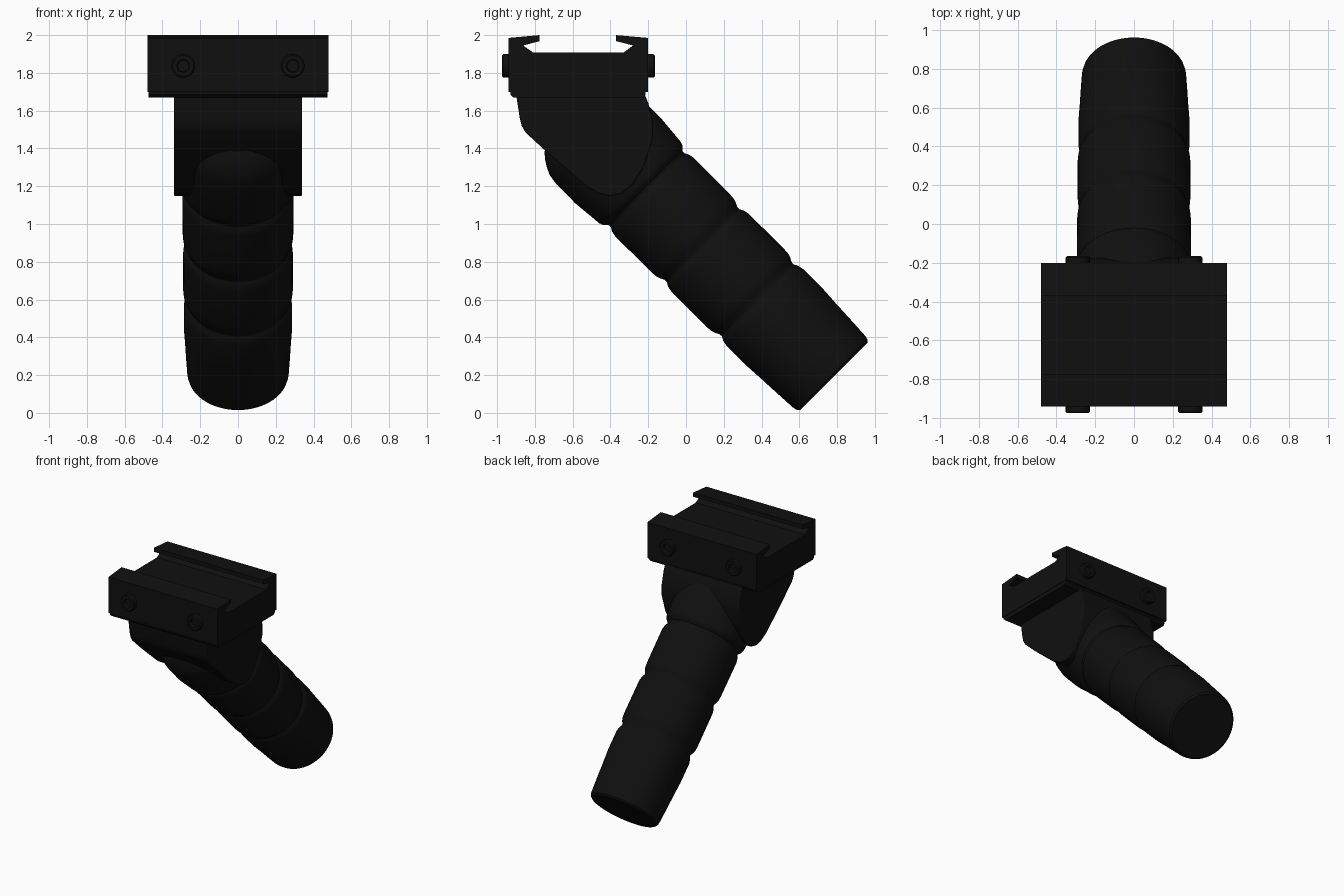
import bpy, bmesh, math
from mathutils import Matrix, Vector

cube = bpy.data.objects.get("Cube")
if cube:
    bpy.data.objects.remove(cube, do_unlink=True)

black = bpy.data.materials.new("matte black")
black.use_nodes = True
black.diffuse_color = (0.005, 0.005, 0.005, 1)
black.node_tree.nodes["Principled BSDF"].inputs["Base Color"].default_value = (0.005, 0.005, 0.005, 1)


def finish(bm, name, angle=30):
    bmesh.ops.recalc_face_normals(bm, faces=bm.faces)
    mesh = bpy.data.meshes.new(name)
    bm.to_mesh(mesh)
    bm.free()
    mesh.materials.append(black)
    ob = bpy.data.objects.new(name, mesh)
    bpy.context.collection.objects.link(ob)
    bpy.ops.object.select_all(action="DESELECT")
    ob.select_set(True)
    bpy.context.view_layer.objects.active = ob
    bpy.ops.object.shade_smooth_by_angle(angle=math.radians(angle))
    return ob


def extrude_x(name, profile, half, bevel=0.0):
    """Side outline in (y, z), extruded across the width."""
    bm = bmesh.new()
    face = bm.faces.new([bm.verts.new((-half, y, z)) for y, z in profile])
    out = bmesh.ops.extrude_face_region(bm, geom=[face])
    moved = [v for v in out["geom"] if isinstance(v, bmesh.types.BMVert)]
    bmesh.ops.translate(bm, verts=moved, vec=(2 * half, 0, 0))
    ob = finish(bm, name)
    if bevel:
        mod = ob.modifiers.new("edge bevel", "BEVEL")
        mod.width, mod.segments = bevel, 2
    return ob


def lathe(name, profile, origin, axis, sides=64):
    """Rings of (distance along axis, radius), closed at both ends."""
    turn = Matrix.Translation(origin) @ Vector(axis).to_track_quat("Z", "Y").to_matrix().to_4x4()
    bm = bmesh.new()
    rings = []
    for t, r in profile:
        angles = [2 * math.pi * i / sides for i in range(sides)]
        rings.append([bm.verts.new(turn @ Vector((r * math.cos(a), r * math.sin(a), t))) for a in angles])
    for a, b in zip(rings, rings[1:]):
        for i in range(sides):
            j = (i + 1) % sides
            bm.faces.new((a[i], a[j], b[j], b[i]))
    bm.faces.new(rings[0])
    bm.faces.new(rings[-1])
    return finish(bm, name)


# Rail clamp: upper channel with hooked lips, and a slightly inset base plate
extrude_x("rail_clamp", [
    (-0.94, 1.985), (-0.775, 2.0), (-0.775, 1.968), (-0.862, 1.945), (-0.81, 1.908),
    (-0.33, 1.908), (-0.28, 1.945), (-0.37, 1.968), (-0.37, 2.0), (-0.20, 1.985),
    (-0.20, 1.70), (-0.94, 1.70)], 0.48)
extrude_x("clamp_base", [
    (-0.93, 1.705), (-0.215, 1.705), (-0.215, 1.685), (-0.228, 1.67),
    (-0.915, 1.67), (-0.93, 1.685)], 0.475)

# Flat-sided neck under the clamp
extrude_x("neck", [
    (-0.90, 1.69), (-0.88, 1.56), (-0.87, 1.52), (-0.85, 1.485), (-0.72, 1.365),
    (-0.53, 1.20), (-0.46, 1.16), (-0.40, 1.148), (-0.34, 1.16), (-0.28, 1.21),
    (-0.22, 1.31), (-0.175, 1.45), (-0.175, 1.54), (-0.20, 1.64), (-0.22, 1.69)], 0.34, 0.008)

# Slanted round handle with three grip grooves
handle = [(-1.51, 0.24), (-1.475, 0.27), (-1.44, 0.292), (-1.40, 0.31), (-1.35, 0.318), (-1.2, 0.32)]
for groove, before, after in ((-0.985, 0.308, 0.294), (-0.57, 0.293, 0.290), (-0.16, 0.291, 0.287)):
    handle += [(groove - 0.085, before), (groove - 0.05, before - 0.003), (groove - 0.03, before - 0.01),
               (groove - 0.01, after - 0.017), (groove + 0.008, after - 0.018),
               (groove + 0.03, after - 0.006), (groove + 0.06, after)]
handle += [(0.05, 0.287), (0.15, 0.281), (0.28, 0.275), (0.385, 0.269), (0.405, 0.264), (0.417, 0.25)]
across = 0.69 / math.sqrt(2)
lathe("handle", handle, (0, across, across), (0, 1, -1))

# Clamp bolts with recessed sockets, two on each face
bolt = [(-0.03, 0.062), (0.028, 0.062), (0.035, 0.055), (0.035, 0.034), (0.012, 0.03)]
for label, y, way in (("front", -0.94, -1), ("back", -0.20, 1)):
    for side, x in (("left", 0.29), ("right", -0.29)):
        lathe(f"{label}_bolt_{side}", bolt, (x, y, 1.837), (0, way, 0), 24)
